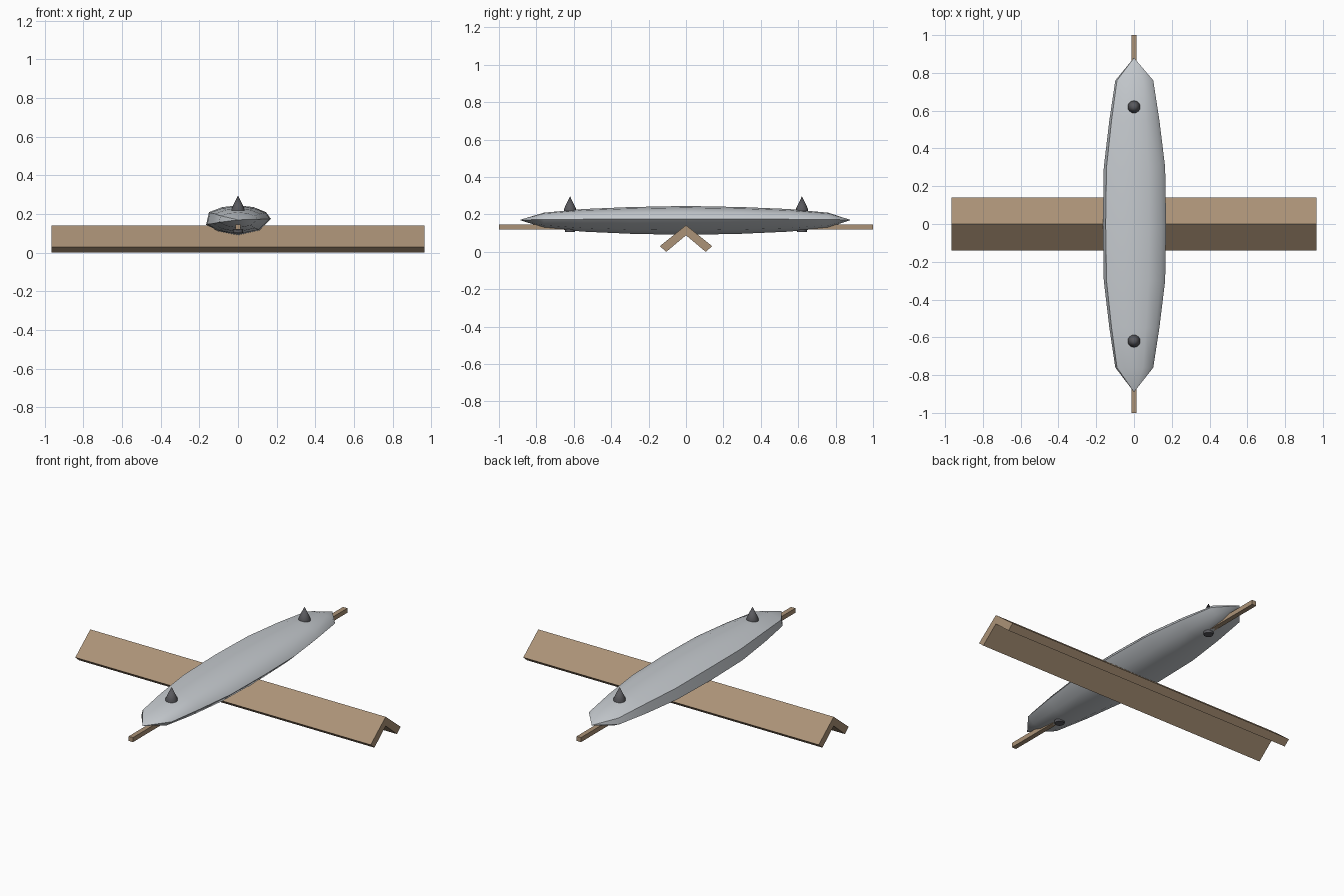
import bpy
import bmesh
import math
from mathutils import Vector

if "Cube" in bpy.data.objects:
    bpy.data.objects.remove(bpy.data.objects["Cube"], do_unlink=True)


def material(name, rgb):
    mat = bpy.data.materials.new(name)
    mat.use_nodes = True
    mat.diffuse_color = (*rgb, 1)
    mat.node_tree.nodes["Principled BSDF"].inputs["Base Color"].default_value = (*rgb, 1)
    return mat


grey = material("pale_grey", (0.56, 0.59, 0.62))
wood = material("tan_wood", (0.41, 0.29, 0.185))
dark = material("dark_grey", (0.10, 0.10, 0.11))


def finish(name, bm, mat, smooth=0):
    bmesh.ops.recalc_face_normals(bm, faces=bm.faces)
    mesh = bpy.data.meshes.new(name)
    bm.to_mesh(mesh)
    bm.free()
    mesh.materials.append(mat)
    obj = bpy.data.objects.new(name, mesh)
    bpy.context.collection.objects.link(obj)
    if smooth:
        bpy.ops.object.select_all(action="DESELECT")
        obj.select_set(True)
        bpy.context.view_layer.objects.active = obj
        bpy.ops.object.shade_smooth_by_angle(angle=math.radians(smooth))
    return obj


def extrude_profile(name, points, depth, mat):
    bm = bmesh.new()
    face = bm.faces.new([bm.verts.new(p) for p in points])
    out = bmesh.ops.extrude_face_region(bm, geom=[face])
    moved = [v for v in out["geom"] if isinstance(v, bmesh.types.BMVert)]
    bmesh.ops.translate(bm, verts=moved, vec=Vector(depth))
    return finish(name, bm, mat)


# Spindle body: one cross-section lofted along y to a point at each end
MID = 0.17
section = [(0.17, 0.005), (0.145, 0.04), (0.08, 0.066), (0, 0.075), (-0.08, 0.066),
           (-0.15, 0.04), (-0.165, -0.025), (-0.1, -0.06), (0, -0.08), (0.11, -0.055)]
half = [(0.76, 0.6, 0.52), (0.55, 0.79, 0.78), (0.3, 0.97, 0.92)]
stations = [(-y, w, h) for y, w, h in half] + [(0, 1, 1)] + half[::-1]
bm = bmesh.new()
rings = [[bm.verts.new((x * w, y, MID + z * h)) for x, z in section] for y, w, h in stations]
n = len(section)
for a, b in zip(rings, rings[1:]):
    for i in range(n):
        j = (i + 1) % n
        bm.faces.new((a[i], a[j], b[j], b[i]))
for ring, y in ((rings[0], -0.89), (rings[-1], 0.88)):
    tip = bm.verts.new((0, y, MID))
    for i in range(n):
        bm.faces.new((ring[i], ring[(i + 1) % n], tip))
finish("body", bm, grey, 40)

# Folded crossboard with an inverted V section
board = [(0, 0.142), (0.14, 0.03), (0.105, 0), (0, 0.088), (-0.105, 0), (-0.14, 0.03)]
extrude_profile("crossboard", [(-0.965, y, z) for y, z in board], (1.93, 0, 0), wood)

# Square rod running the full length
R = 0.014
extrude_profile("rod", [(-R, -1, 0.12), (R, -1, 0.12), (R, -1, 0.147), (-R, -1, 0.147)],
                (0, 2, 0), wood)

# Pointed pegs through both ends of the body
for name, y in (("front_peg", -0.62), ("back_peg", 0.62)):
    bm = bmesh.new()
    rings = [[bm.verts.new((r * math.cos(t * math.tau / 16), y + r * math.sin(t * math.tau / 16), z))
              for t in range(16)] for r, z in ((0.026, 0.105), (0.033, 0.228))]
    tip = bm.verts.new((0, y, 0.297))
    bm.faces.new(rings[0])
    for i in range(16):
        j = (i + 1) % 16
        bm.faces.new((rings[0][i], rings[0][j], rings[1][j], rings[1][i]))
        bm.faces.new((rings[1][i], rings[1][j], tip))
    finish(name, bm, dark, 35)
